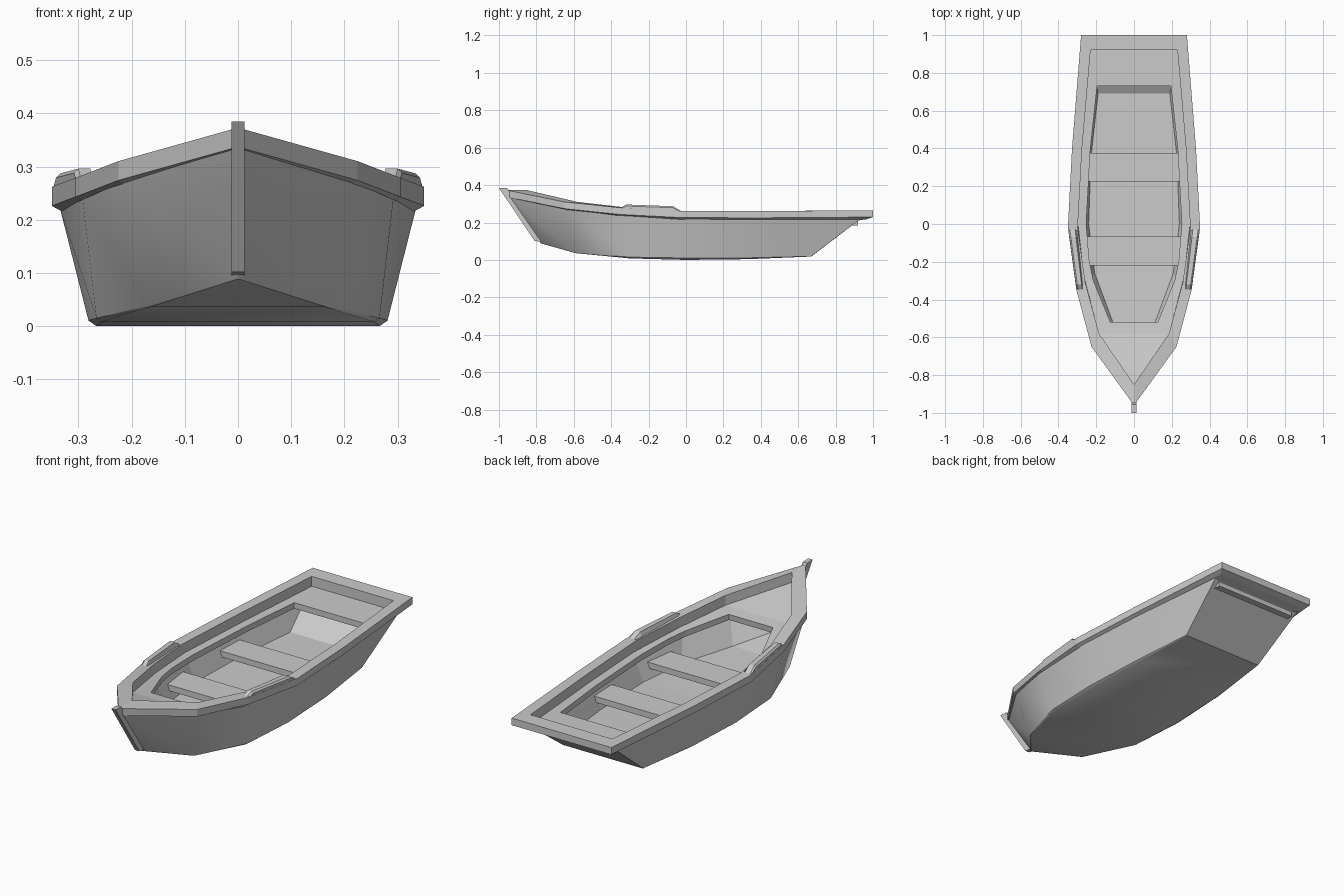
import bpy, bmesh, math

if "Cube" in bpy.data.objects:
    bpy.data.objects.remove(bpy.data.objects["Cube"])


def make_object(name, verts, faces, smooth=False):
    bm = bmesh.new()
    vs = [bm.verts.new(v) for v in verts]
    for f in faces:
        bm.faces.new([vs[i] for i in f])
    bmesh.ops.remove_doubles(bm, verts=bm.verts, dist=0.0005)
    bmesh.ops.recalc_face_normals(bm, faces=bm.faces)
    mesh = bpy.data.meshes.new(name)
    bm.to_mesh(mesh)
    bm.free()
    ob = bpy.data.objects.new(name, mesh)
    bpy.context.collection.objects.link(ob)
    if smooth:
        bpy.ops.object.select_all(action='DESELECT')
        ob.select_set(True)
        bpy.context.view_layer.objects.active = ob
        bpy.ops.object.shade_smooth_by_angle(angle=math.radians(35))
    return ob


def skin(rings, closed_ring=True, closed_path=False, caps=()):
    """Bridge equal-length rings; caps lists the rings to fill."""
    n = len(rings[0])
    verts = [p for r in rings for p in r]
    faces = []
    for i in range(len(rings) if closed_path else len(rings) - 1):
        a, b = i * n, ((i + 1) % len(rings)) * n
        for j in range(n if closed_ring else n - 1):
            k = (j + 1) % n
            faces.append((a + j, a + k, b + k, b + j))
    for c in caps:
        c %= len(rings)
        faces.append(tuple(range(c * n, c * n + n)))
    return verts, faces


def interp(pts, y):
    """Piecewise linear lookup in (y, value) pairs sorted by y."""
    for (y0, v0), (y1, v1) in zip(pts, pts[1:]):
        if y <= y1:
            break
    return v0 + (v1 - v0) * (y - y0) / (y1 - y0)


def mirrored(half):
    """Right-hand section points followed by their mirror image."""
    return half + [(-x, y, z) for x, y, z in reversed(half)]


# Outer hull: top edge (y, x, z), bottom edge (y, x, z), chine size per station
stations = [
    (-.945, .005, .333, -.775, .005, .088, .002),
    (-.64, .215, .272, -.59, .170, .036, .004),
    (-.37, .292, .238, -.30, .266, .008, .010),
    (0, .334, .219, 0, .281, 0, .015),
    (.40, .312, .220, .33, .265, .004, .010),
    (.95, .262, .232, .67, .228, .018, .002)]
rings = [mirrored([(xt, yt, zt), (xb, yb, zb + c * .7), (xb - c, yb, zb)])
         for yt, xt, zt, yb, xb, zb, c in stations]
make_object("hull", *skin(rings, closed_ring=False, caps=(0, -1)), smooth=True)

# Inner hull: raised floor and sloping sides
inner = [
    (-.88, .008, .29, -.70, .008, .125),
    (-.60, .175, .250, -.53, .108, .092),
    (-.34, .255, .222, -.26, .208, .080),
    (0, .300, .210, 0, .240, .076),
    (.38, .278, .208, .36, .227, .078),
    (.90, .225, .210, .69, .190, .080)]
rings = [mirrored([(xt, yt, zt), (xb, yb, zb)]) for yt, xt, zt, yb, xb, zb in inner]
lining = make_object("inner_hull", *skin(rings, closed_ring=False, caps=(0, -1)))
lining.data.flip_normals()

# Rail: outer x, y, inner x, y, top z from bow to stern
rail = [
    (0, -.96, 0, -.85, .373),
    (.225, -.65, .185, -.58, .310),
    (.305, -.35, .258, -.31, .279),
    (.350, -.02, .298, -.02, .262),
    (.328, .40, .275, .40, .261),
    (.280, 1.0, .230, .92, .265)]
THICK, DROP = .036, .050
loop = rail + [(-a, b, -c, d, z) for a, b, c, d, z in reversed(rail[1:])]
rings = [[(xo, yo, z), (xo, yo, z - THICK),
          (xo + .4 * (xi - xo), yo + .4 * (yi - yo), z - .047),
          (xi, yi, z - DROP - .004), (xi, yi, z)]
         for xo, yo, xi, yi, z in loop]
make_object("gunwale_rail", *skin(rings, closed_path=True))

# Deck: ledge around one long well; rows are (y, well half width)
outer = [(r[3], r[2]) for r in rail]
height = [(r[3], r[4] - DROP) for r in rail]
rows = [(-.85, 0), (-.58, .09), (-.52, .125), (-.30, .215), (-.20, .236),
        (0, .253), (.40, .231), (.73, .195), (.92, .17)]
verts, faces = [], []


def quad(*pts):
    faces.append(tuple(range(len(verts), len(verts) + len(pts))))
    verts.extend(pts)


for i, ((y0, w0), (y1, w1)) in enumerate(zip(rows, rows[1:])):
    z0, z1 = interp(height, y0), interp(height, y1)
    o0, o1 = interp(outer, y0), interp(outer, y1)
    for s in (1, -1):
        ledge = [(s * o0, y0, z0), (s * o1, y1, z1), (s * w1, y1, z1), (s * w0, y0, z0)]
        quad(*(ledge[1:] if i == 0 else ledge))
    if i == 0:
        quad((0, y0, z0), (w1, y1, z1), (-w1, y1, z1))
    elif i in (1, len(rows) - 2):
        quad((-w0, y0, z0), (w0, y0, z0), (w1, y1, z1), (-w1, y1, z1))
deck = make_object("deck", verts, faces)
if deck.data.polygons[0].normal.z < 0:
    deck.data.flip_normals()
sol = deck.modifiers.new("board", 'SOLIDIFY')
sol.thickness = .03
sol.offset = -1

# Seats across the boat, under the ledge
for name, y0, y1, x0, x1, z in (("front_seat", -.22, -.065, .262, .282, .148),
                                ("middle_seat", .225, .375, .272, .262, .145)):
    rings = [[(-x, y, z), (x, y, z), (x - .01, y, z - .03), (.01 - x, y, z - .03)]
             for y, x in ((y0, x0), (y1, x1))]
    make_object(name, *skin(rings, caps=(0, 1)))

# Stem post at the bow
profile = [(-1.0, .385), (-.955, .383), (-.765, .095), (-.81, .102)]
make_object("stem_post", *skin([[(x, y, z) for y, z in profile] for x in (-.012, .012)],
                               caps=(0, 1)))

# Raised oar pads on both rails
rail_x = [(r[1], r[0]) for r in rail]
for s, side in ((-1, "left"), (1, "right")):
    rings = []
    for y, z in ((-.355, .276), (-.32, .296), (-.07, .287), (-.025, .260)):
        x = interp(rail_x, y) - .001
        xi = x - .042 - .006 * (y + .36) / .33
        rings.append([(s * x, y, .255), (s * x, y, z - .008), (s * (x - .008), y, z),
                      (s * (xi + .012), y, z), (s * xi, y, .255)])
    make_object("oar_pad_" + side, *skin(rings, caps=(0, -1)))
